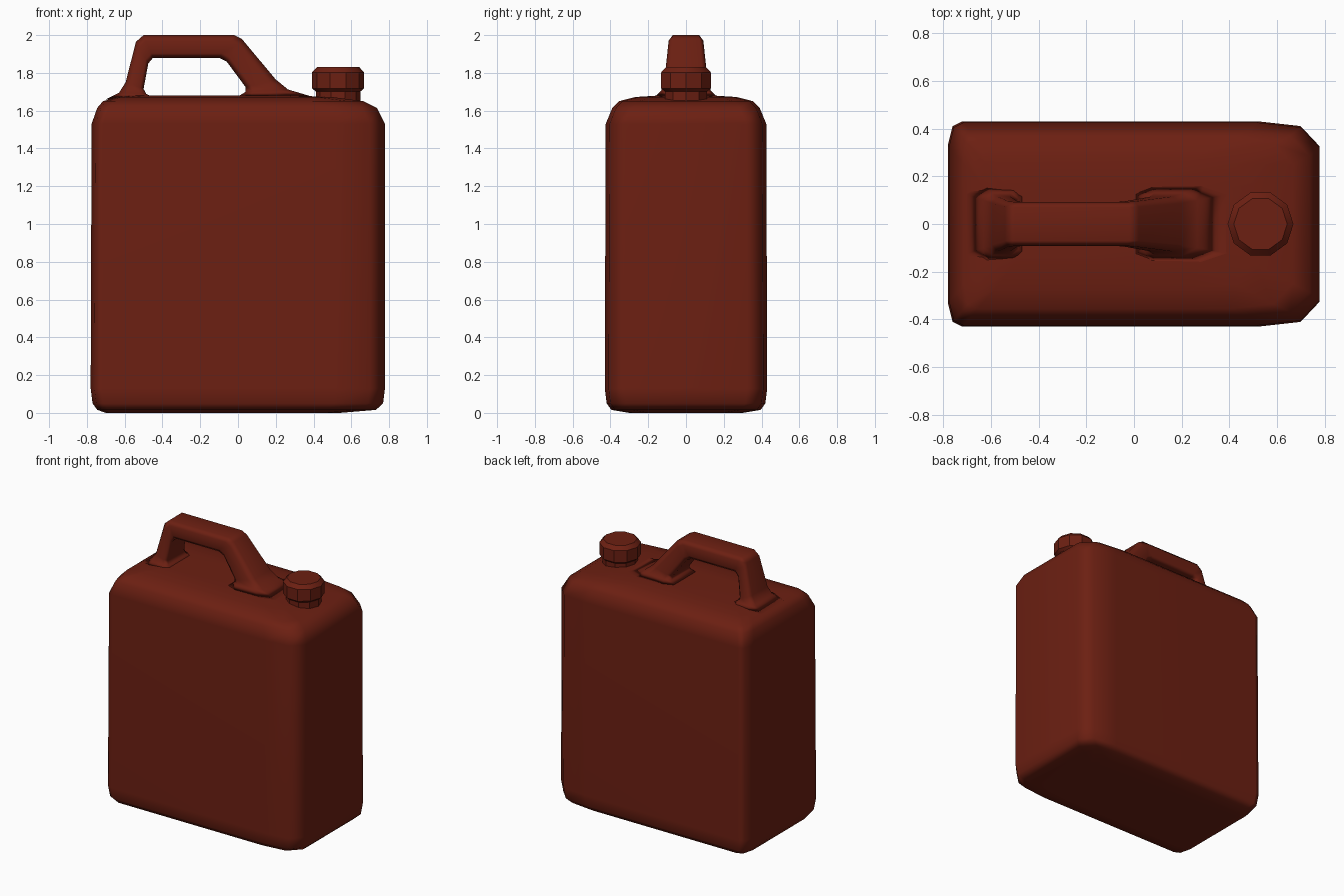
import bpy, math

if "Cube" in bpy.data.objects:
    bpy.data.objects.remove(bpy.data.objects["Cube"])

mat = bpy.data.materials.new("red_plastic")
mat.diffuse_color = (0.15, 0.014, 0.006, 1)
mat.use_nodes = True
mat.node_tree.nodes["Principled BSDF"].inputs["Base Color"].default_value = mat.diffuse_color


def loft(name, rings, sharp=None):
    """Skin a list of equal-length closed rings and cap both ends."""
    n = len(rings[0])
    verts = [p for r in rings for p in r]
    faces = [(i * n + j, i * n + (j + 1) % n, (i + 1) * n + (j + 1) % n, (i + 1) * n + j)
             for i in range(len(rings) - 1) for j in range(n)]
    last = (len(rings) - 1) * n
    faces += [tuple(reversed(range(n))), tuple(range(last, last + n))]
    me = bpy.data.meshes.new(name)
    me.from_pydata(verts, [], faces)
    me.materials.append(mat)
    ob = bpy.data.objects.new(name, me)
    bpy.context.collection.objects.link(ob)
    # consistent outward normals and smooth shading
    bpy.context.view_layer.objects.active = ob
    bpy.ops.object.mode_set(mode='EDIT')
    bpy.ops.mesh.select_all(action='SELECT')
    bpy.ops.mesh.normals_make_consistent(inside=False)
    bpy.ops.object.mode_set(mode='OBJECT')
    me.shade_smooth()
    if sharp:
        me.set_sharp_from_angle(angle=math.radians(sharp))
    else:
        ob.modifiers.new("weighted", 'WEIGHTED_NORMAL')
    return ob


def body_ring(x0, x1, y, z):
    """Outline with tight corners on the left and wider ones on the right."""
    half = [(x1, y - .105), (x1 - .08, y - .02), (x1 - .26, y),
            (x0 + .06, y), (x0 + .02, y - .02), (x0, y - .10)]
    return [(a, b, z) for a, b in half] + [(a, -b, z) for a, b in reversed(half)]


# Tank body: x min, x max, half depth, height
loft("tank_body", [body_ring(*r) for r in [
    (-.70, .54, .30, 0), (-.745, .73, .395, .016), (-.77, .768, .42, .05),
    (-.78, .778, .43, .13), (-.775, .778, .425, 1.53), (-.745, .735, .39, 1.615),
    (-.715, .665, .355, 1.65), (-.64, .50, .27, 1.672), (-.55, .30, .15, 1.68)]])


# Carry handle: outer x, outer z, inner x, inner z, half width
def handle_ring(ox, oz, ix, iz, w):
    half = [(0, .76), (.25, 1), (.8, 1), (1, .82)]
    loop = half + [(t, -k) for t, k in reversed(half)]
    return [(ox + (ix - ox) * t, w * k, oz + (iz - oz) * t) for t, k in loop]


loft("handle", [handle_ring(*r) for r in [
    (-.70, 1.66, -.43, 1.66, .165), (-.63, 1.695, -.485, 1.688, .13),
    (-.595, 1.75, -.50, 1.715, .115), (-.54, 1.965, -.475, 1.85, .094),
    (-.50, 2.0, -.45, 1.88, .092), (-.02, 2.0, -.10, 1.88, .092),
    (.02, 1.98, -.06, 1.86, .094), (.20, 1.765, .04, 1.725, .115),
    (.265, 1.712, .04, 1.70, .13), (.40, 1.672, -.01, 1.668, .165)]])


# Ten-sided spout and screw cap: radius, height
def round_part(name, profile):
    angles = [math.tau * i / 10 for i in range(10)]
    loft(name, [[(.53 + r * math.cos(a), r * math.sin(a), z) for a in angles]
                for r, z in profile], 30)


round_part("spout_neck", [(.118, 1.60), (.118, 1.705)])
round_part("screw_cap", [(.11, 1.695), (.138, 1.718), (.138, 1.803), (.112, 1.83)])
